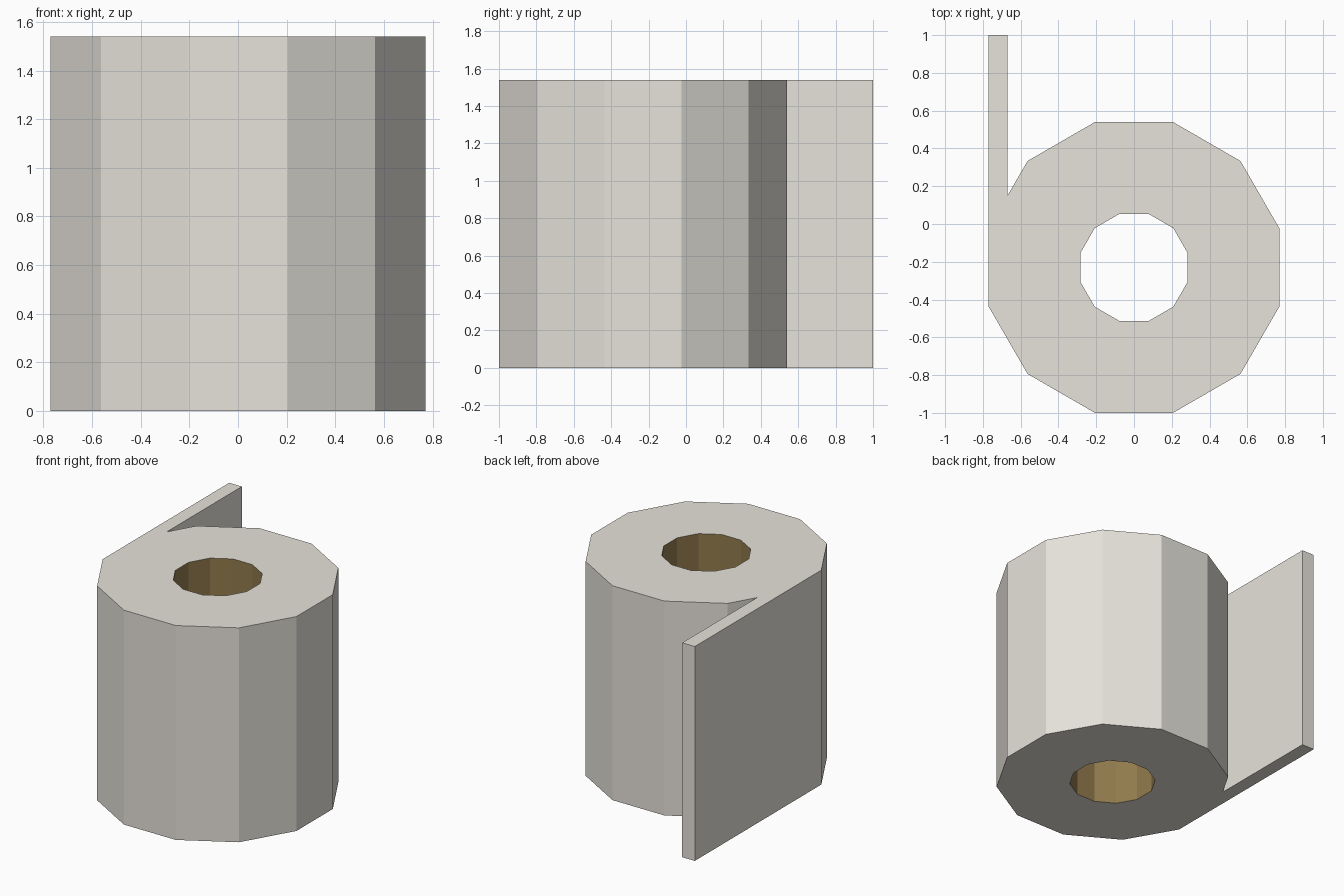
import bpy, bmesh, math

if "Cube" in bpy.data.objects:
    bpy.data.objects.remove(bpy.data.objects["Cube"])

H = 1.54          # roll height
CY = -0.23        # roll centre in y
SIDES = 12


def material(name, rgb):
    m = bpy.data.materials.new(name)
    m.diffuse_color = (*rgb, 1.0)
    m.use_nodes = True
    m.node_tree.nodes["Principled BSDF"].inputs["Base Color"].default_value = m.diffuse_color
    return m


def ring(bm, apothem, z):
    r = apothem / math.cos(math.pi / SIDES)
    step = 2 * math.pi / SIDES
    return [bm.verts.new((r * math.cos((i + 0.5) * step),
                          CY + r * math.sin((i + 0.5) * step), z))
            for i in range(SIDES)]


def finish(bm, name, mat):
    me = bpy.data.meshes.new(name)
    bm.to_mesh(me)
    bm.free()
    me.materials.append(mat)
    ob = bpy.data.objects.new(name, me)
    bpy.context.collection.objects.link(ob)


paper = material("warm white paper", (0.80, 0.77, 0.71))
card = material("brown cardboard", (0.29, 0.20, 0.075))

OUTER, INNER = 0.77, 0.284
TAIL = 5          # index of the corner where the loose sheet leaves the roll

# Paper roll: caps, outer walls and the loose sheet as one outline
bm = bmesh.new()
low, high = ring(bm, OUTER, 0), ring(bm, OUTER, H)
hole_low, hole_high = ring(bm, INNER, 0), ring(bm, INNER, H)
corner = low[TAIL].co
inner_x = -OUTER + 0.10
split_y = corner.y + 0.10 * math.tan(math.radians(60))
tail_xy = [(inner_x, split_y), (inner_x, 1.0), (-OUTER, 1.0)]
tail_low = [bm.verts.new((x, y, 0)) for x, y in tail_xy]
tail_high = [bm.verts.new((x, y, H)) for x, y in tail_xy]

for i in range(SIDES):
    j = (i + 1) % SIDES
    # the side under the sheet gets the sheet's joint as an extra corner
    mid_l = [tail_low[0]] if j == TAIL else []
    mid_h = [tail_high[0]] if j == TAIL else []
    bm.faces.new([high[i], *mid_h, high[j], hole_high[j], hole_high[i]])
    bm.faces.new([hole_low[i], hole_low[j], low[j], *mid_l, low[i]])
bm.faces.new([high[TAIL], *tail_high[:1], *tail_high[1:]][::-1])
bm.faces.new([low[TAIL], *tail_low])

outline_low = low[:TAIL] + tail_low + low[TAIL:]
outline_high = high[:TAIL] + tail_high + high[TAIL:]
n = len(outline_low)
for i in range(n):
    j = (i + 1) % n
    bm.faces.new([outline_low[i], outline_low[j], outline_high[j], outline_high[i]])
bmesh.ops.recalc_face_normals(bm, faces=bm.faces[:])
finish(bm, "paper_roll", paper)

# Cardboard core: the wall of the hole, facing inward
bm = bmesh.new()
a, b = ring(bm, INNER, 0), ring(bm, INNER, H)
for i in range(SIDES):
    j = (i + 1) % SIDES
    bm.faces.new([a[j], a[i], b[i], b[j]])
finish(bm, "cardboard_core", card)
